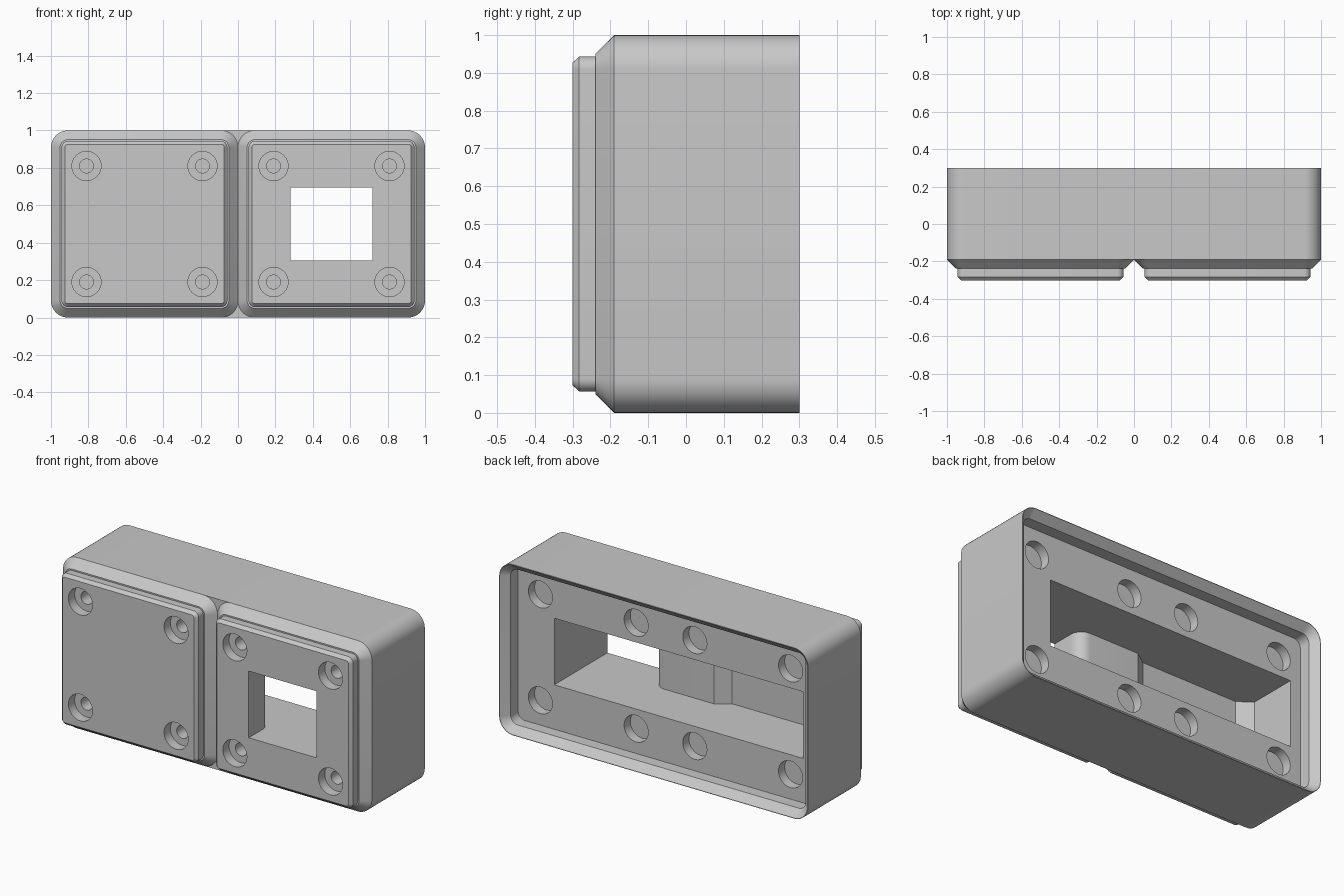
import bpy, bmesh
from math import sin, cos, pi, radians

cube = bpy.data.objects.get("Cube")
if cube:
    bpy.data.objects.remove(cube, do_unlink=True)

grey = bpy.data.materials.new("light grey")
grey.use_nodes = True
COLOR = (0.58, 0.58, 0.58, 1)
grey.diffuse_color = COLOR
grey.node_tree.nodes["Principled BSDF"].inputs["Base Color"].default_value = COLOR


def finish(name, bm):
    bmesh.ops.remove_doubles(bm, verts=bm.verts, dist=1e-5)
    bmesh.ops.recalc_face_normals(bm, faces=bm.faces)
    mesh = bpy.data.meshes.new(name)
    bm.to_mesh(mesh)
    bm.free()
    mesh.materials.append(grey)
    ob = bpy.data.objects.new(name, mesh)
    bpy.context.scene.collection.objects.link(ob)
    return ob


def rounded_ring(bm, cx, cz, y, w, h, r, steps=10):
    """Rounded rectangle of half sizes w, h lying at depth y."""
    verts = []
    for q, (sx, sz) in enumerate([(1, 1), (-1, 1), (-1, -1), (1, -1)]):
        for i in range(steps + 1):
            a = (q + i / steps) * pi / 2
            verts.append(bm.verts.new((cx + sx * (w - r) + r * cos(a), y,
                                       cz + sz * (h - r) + r * sin(a))))
    return verts


def loft(name, cx, cz, rings):
    """Closed solid through rings of (y, half width, half height, corner radius)."""
    bm = bmesh.new()
    loops = [rounded_ring(bm, cx, cz, *ring) for ring in rings]
    n = len(loops[0])
    for a, b in zip(loops, loops[1:]):
        for i in range(n):
            j = (i + 1) % n
            bm.faces.new((a[i], a[j], b[j], b[i]))
    bm.faces.new(loops[0])
    bm.faces.new(loops[-1])
    return finish(name, bm)


def inset_loft(name, cx, w, profile, radius=0.09):
    """Loft whose rings are insets of one rounded outline."""
    return loft(name, cx, 0.5, [(y, w - d, 0.5 - d, radius - d) for y, d in profile])


def bore(name, cx, cz, profile):
    return loft(name, cx, cz, [(y, r, r, r) for y, r in profile])


# Main shell and the two stepped, chamfered feet on its front
body = inset_loft("body", 0, 1, [(0.3, 0), (-0.19, 0)])
foot_profile = [(-0.19, 0), (-0.239, 0.049), (-0.239, 0.057),
                (-0.283, 0.057), (-0.301, 0.074)]
feet = [inset_loft(side + "_foot", x, 0.5, foot_profile)
        for side, x in (("right", -0.5), ("left", 0.5))]

# Stacking recess in the back
cutters = [inset_loft("recess_cutter", 0, 1, [(0.31, -0.007), (0.258, 0.045), (0.19, 0.045)])]

# Magnet pockets on both faces, with screw bores at the front
for cx in (-0.5, 0.5):
    for sx in (-1, 1):
        for sz in (-1, 1):
            x, z = cx + sx * 0.31, 0.5 + sz * 0.31
            cutters.append(bore("front_hole_cutter", x, z, [
                (-0.35, 0.078), (-0.243, 0.078), (-0.243, 0.037), (-0.157, 0.037)]))
            cutters.append(bore("back_hole_cutter", x, z, [(0.25, 0.078), (0.133, 0.078)]))

# Long cavity: open window on one side, shallow chamfered pocket on the other
outline = [(0.72, 0.25), (0.72, -0.33), (0.28, -0.33)]
outline += [(0.21 + 0.07 * cos(a), -0.17 + 0.07 * sin(a))
            for a in (i / 8 * pi / 2 for i in range(9))]
outline += [(-0.11, -0.1), (-0.19, -0.156), (-0.81, -0.156), (-0.89, -0.1), (-0.89, 0.25)]
bm = bmesh.new()
base = bm.faces.new([bm.verts.new((x, y, 0.305)) for x, y in outline])
top = bmesh.ops.extrude_face_region(bm, geom=[base])["geom"]
bmesh.ops.translate(bm, vec=(0, 0, 0.39),
                    verts=[v for v in top if isinstance(v, bmesh.types.BMVert)])
cutters.append(finish("cavity_cutter", bm))

# Cut every part, then discard the cutters
for part in [body] + feet:
    for cutter in cutters:
        mod = part.modifiers.new(cutter.name, 'BOOLEAN')
        mod.operation = 'DIFFERENCE'
        mod.solver = 'EXACT'
        mod.object = cutter
bpy.context.view_layer.update()
graph = bpy.context.evaluated_depsgraph_get()
for part in [body] + feet:
    cut = bpy.data.meshes.new_from_object(part.evaluated_get(graph))
    part.modifiers.clear()
    part.data = cut
    cut.materials.clear()
    cut.materials.append(grey)
    for face in cut.polygons:
        face.material_index = 0
for cutter in cutters:
    bpy.data.objects.remove(cutter, do_unlink=True)

# Smooth the rounded corners, keep the chamfers crisp
for ob in bpy.context.view_layer.objects:
    ob.select_set(ob in [body] + feet)
bpy.context.view_layer.objects.active = body
bpy.ops.object.shade_smooth_by_angle(angle=radians(30))
